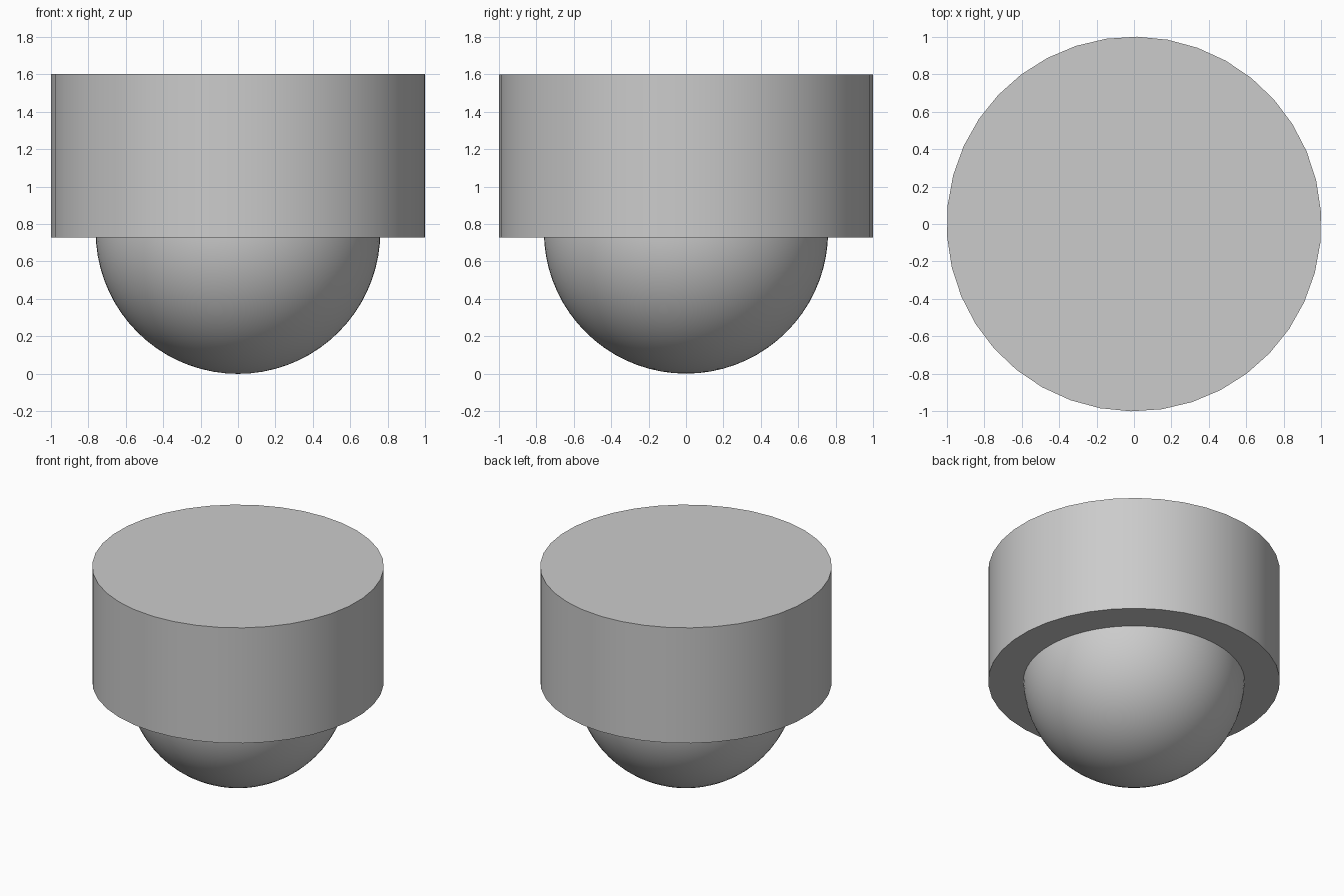
import bpy
import math

cube = bpy.data.objects.get("Cube")
if cube:
    bpy.data.objects.remove(cube, do_unlink=True)

TOP, RIM = 1.6, 0.727
DOME_RADIUS = 0.76
SIDES = 38

grey = bpy.data.materials.new("light_grey")
grey.use_nodes = True
grey.diffuse_color = (0.6, 0.6, 0.6, 1)
grey.node_tree.nodes["Principled BSDF"].inputs["Base Color"].default_value = grey.diffuse_color


def finish(name):
    """Name the active object, colour it and smooth its curved faces."""
    obj = bpy.context.object
    obj.name = name
    obj.data.materials.append(grey)
    bpy.ops.object.transform_apply(location=False, rotation=True, scale=True)
    bpy.ops.object.shade_smooth_by_angle(angle=math.radians(30))


# Solid drum-shaped housing
bpy.ops.mesh.primitive_cylinder_add(
    vertices=SIDES, radius=1, depth=TOP - RIM,
    location=(0, 0, (TOP + RIM) / 2), rotation=(0, 0, math.radians(-0.9)))
finish("housing")

# Ball set into the underside of the housing
bpy.ops.mesh.primitive_uv_sphere_add(
    segments=72, ring_count=36, radius=DOME_RADIUS, location=(0, 0, DOME_RADIUS))
finish("dome")
